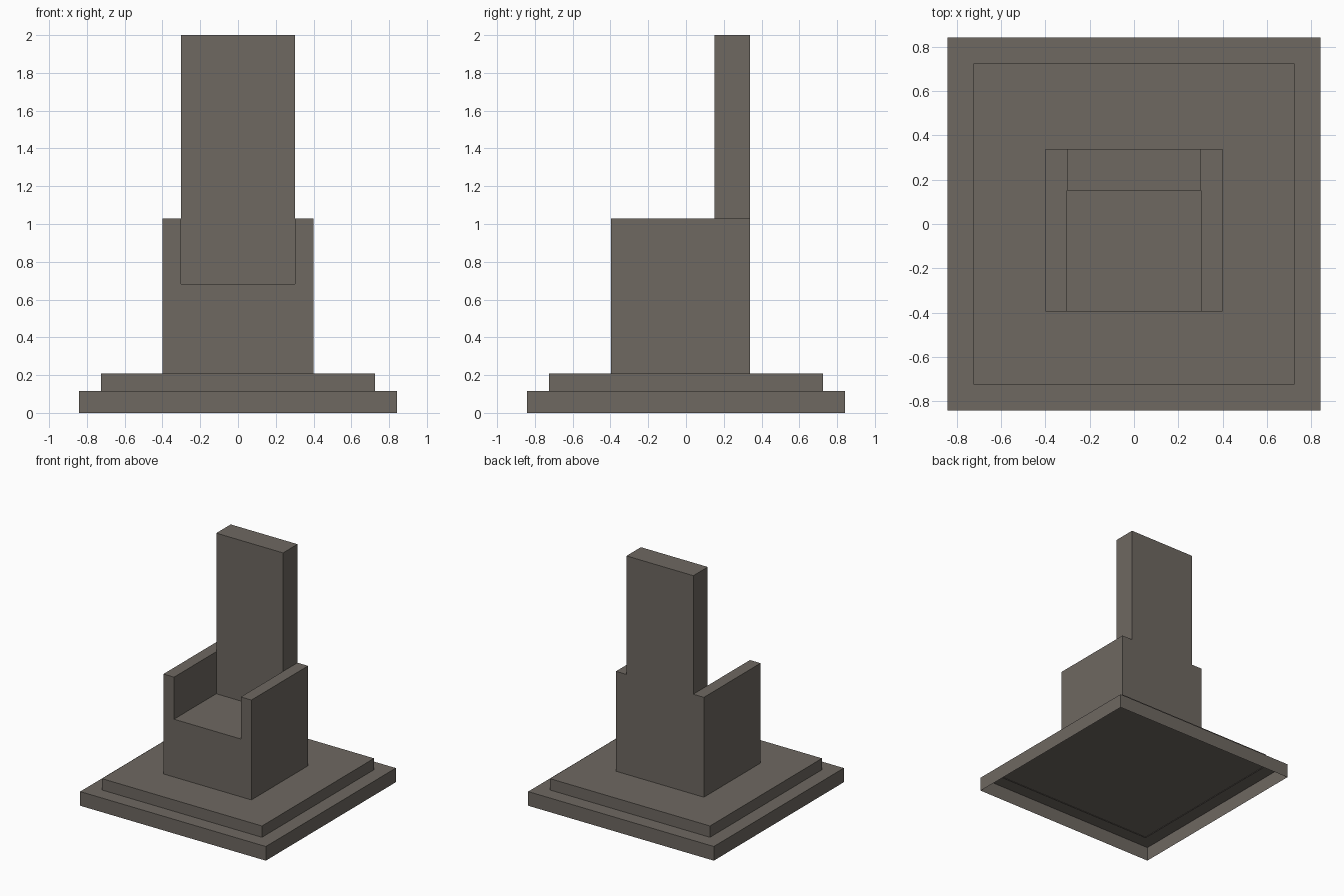
import bpy

if "Cube" in bpy.data.objects:
    bpy.data.objects.remove(bpy.data.objects["Cube"])

stone = bpy.data.materials.new("warm grey stone")
stone.diffuse_color = (0.156, 0.138, 0.120, 1.0)
stone.use_nodes = True
stone.node_tree.nodes["Principled BSDF"].inputs["Base Color"].default_value = stone.diffuse_color


def make(name, verts, faces):
    me = bpy.data.meshes.new(name)
    me.from_pydata(verts, [], faces)
    me.materials.append(stone)
    ob = bpy.data.objects.new(name, me)
    bpy.context.collection.objects.link(ob)
    return ob


def box(name, x, y0, y1, z0, z1, bottom=True):
    """Box centred on x = 0, optionally open underneath."""
    verts = [(sx, sy, z) for z in (z0, z1)
             for sx, sy in ((-x, y0), (x, y0), (x, y1), (-x, y1))]
    faces = [(i, (i + 1) % 4, (i + 1) % 4 + 4, i + 4) for i in range(4)]
    faces.append((4, 5, 6, 7))
    if bottom:
        faces.append((3, 2, 1, 0))
    return make(name, verts, faces)


# Two plinth steps, hollow underneath
box("lower_step", 0.842, -0.842, 0.842, 0.0, 0.116, bottom=False)
box("upper_step", 0.726, -0.726, 0.726, 0.110, 0.209, bottom=False)

# Seat block with both arms: U-shaped profile run front to back
half = [(0.399, 0.209), (0.399, 1.028), (0.303, 1.028), (0.303, 0.683)]
profile = half + [(-x, z) for x, z in reversed(half)]
n = len(profile)
verts = [(x, y, z) for y in (-0.396, 0.338) for x, z in profile]
faces = [tuple(reversed(range(n))), tuple(range(n, 2 * n))]
faces += [(i, (i + 1) % n, (i + 1) % n + n, i + n) for i in range(n)]
# flip so that normals face outwards
make("seat_and_arms", verts, [tuple(reversed(f)) for f in faces])

# Tall backrest standing between the arms
box("backrest", 0.303, 0.151, 0.338, 0.683, 2.0)
